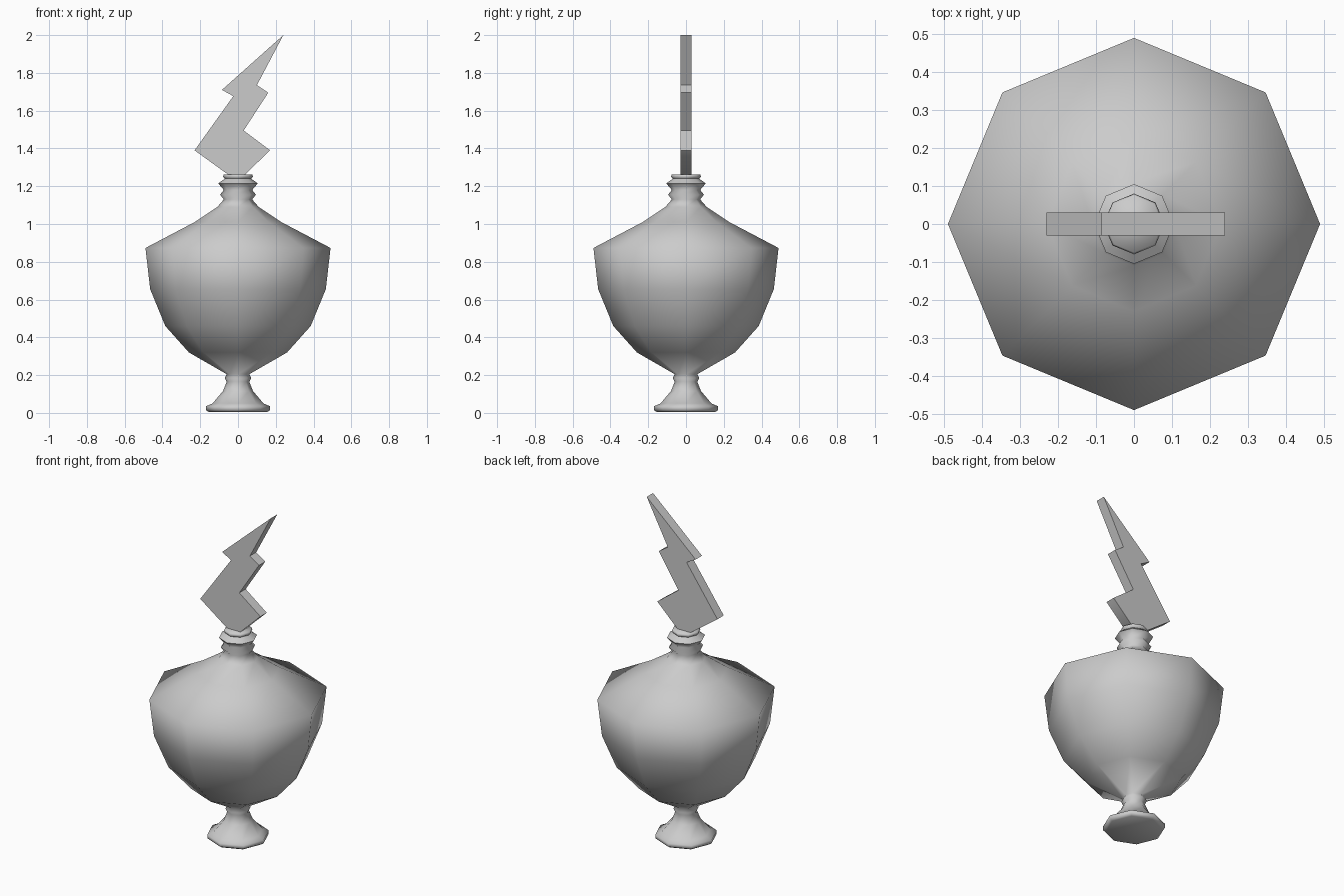
import bpy, bmesh, math

if "Cube" in bpy.data.objects:
    bpy.data.objects.remove(bpy.data.objects["Cube"])

stone = bpy.data.materials.new("pale grey")
stone.diffuse_color = (0.6, 0.6, 0.6, 1)
stone.use_nodes = True
stone.node_tree.nodes["Principled BSDF"].inputs["Base Color"].default_value = stone.diffuse_color


def finish(name, bm, angle):
    bmesh.ops.recalc_face_normals(bm, faces=bm.faces[:])
    mesh = bpy.data.meshes.new(name)
    bm.to_mesh(mesh)
    bm.free()
    mesh.materials.append(stone)
    obj = bpy.data.objects.new(name, mesh)
    bpy.context.collection.objects.link(obj)
    bpy.ops.object.select_all(action='DESELECT')
    obj.select_set(True)
    bpy.context.view_layer.objects.active = obj
    bpy.ops.object.shade_smooth_by_angle(angle=math.radians(angle))
    return obj


def lathe(name, profile, angle, sides=8):
    """Eight-sided turned shape with capped ends, from (radius, height) pairs."""
    bm = bmesh.new()
    rings = [[bm.verts.new((r * math.cos(k * math.tau / sides),
                            r * math.sin(k * math.tau / sides), z))
              for k in range(sides)] for r, z in profile]
    for a, b in zip(rings, rings[1:]):
        for k in range(sides):
            n = (k + 1) % sides
            bm.faces.new((a[k], a[n], b[n], b[k]))
    bm.faces.new(rings[0])
    bm.faces.new(rings[-1])
    return finish(name, bm, angle)


# Foot, bowl, shoulder and ringed neck in one turned piece
lathe("urn", [
    (0.155, 0.005), (0.17, 0.015), (0.17, 0.035), (0.135, 0.05),
    (0.08, 0.115), (0.06, 0.165), (0.07, 0.185), (0.06, 0.205),
    (0.26, 0.32), (0.385, 0.46), (0.465, 0.655), (0.49, 0.873),
    (0.23, 1.01), (0.11, 1.09), (0.075, 1.13),
    (0.095, 1.155), (0.075, 1.18), (0.105, 1.215), (0.07, 1.24),
    (0.08, 1.25), (0.075, 1.262)], 89)

# Flat lightning bolt standing on the neck
outline = [(0.24, 2.0), (0.10, 1.735), (0.16, 1.695), (0.03, 1.495),
           (0.17, 1.39), (0.035, 1.26), (-0.05, 1.26), (-0.23, 1.39),
           (-0.025, 1.677), (-0.085, 1.71)]
bm = bmesh.new()
front = bm.faces.new([bm.verts.new((x, -0.03, z)) for x, z in outline])
ext = bmesh.ops.extrude_face_region(bm, geom=[front], use_keep_orig=True)
for v in ext["geom"]:
    if isinstance(v, bmesh.types.BMVert):
        v.co.y = 0.03
finish("bolt", bm, 60)
